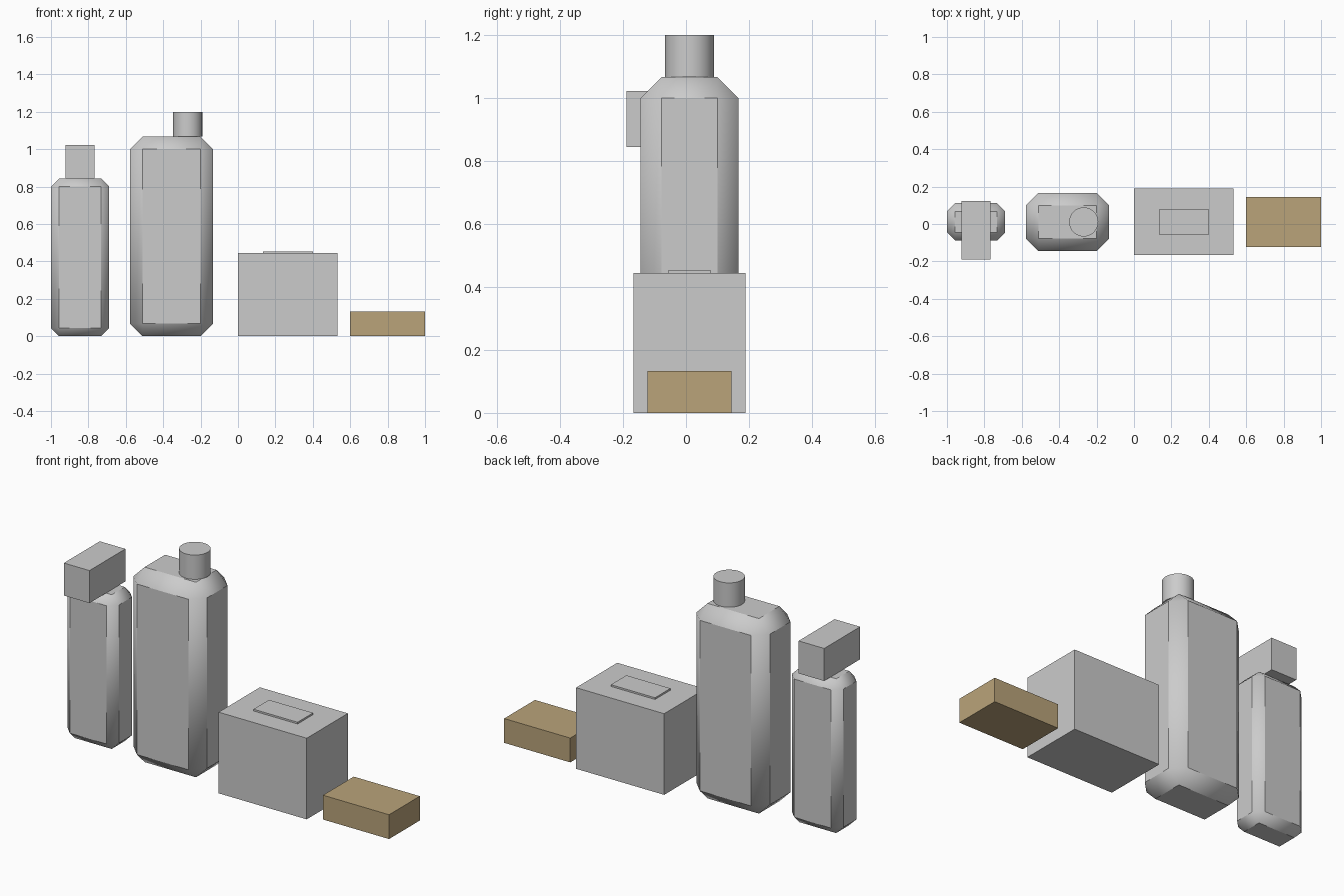
import bpy
import math

if "Cube" in bpy.data.objects:
    bpy.data.objects.remove(bpy.data.objects["Cube"])

MID_Y = 0.011  # shared centre line of the standing items


def material(name, rgb):
    m = bpy.data.materials.new(name)
    m.diffuse_color = (*rgb, 1.0)
    m.use_nodes = True
    m.node_tree.nodes["Principled BSDF"].inputs["Base Color"].default_value = m.diffuse_color
    return m


grey = material("light grey", (0.60, 0.60, 0.60))
tan = material("tan", (0.49, 0.37, 0.195))


def box(name, x, y, z, mat):
    """Box from (min, max) pairs on each axis."""
    bpy.ops.mesh.primitive_cube_add(
        size=1, location=[(a + b) / 2 for a, b in (x, y, z)])
    ob = bpy.context.object
    ob.name = name
    ob.scale = [b - a for a, b in (x, y, z)]
    bpy.ops.object.transform_apply(location=False, rotation=False, scale=True)
    ob.data.materials.append(mat)
    return ob


def bottle(name, x, depth, height, chamfer):
    """Chamfered bottle body: flat sides, softly shaded chamfers."""
    ob = box(name, x, (MID_Y - depth / 2, MID_Y + depth / 2), (0, height), grey)
    bev = ob.modifiers.new("chamfer", 'BEVEL')
    bev.width = chamfer
    bev.segments = 1
    bpy.ops.object.modifier_apply(modifier=bev.name)
    bpy.ops.object.shade_smooth_by_angle(angle=math.radians(40))
    return ob


# Small pump bottle with its overhanging head
bottle("pump_bottle_body", (-1.0, -0.689), 0.2, 0.844, 0.044)
box("pump_head", (-0.922, -0.767), (-0.189, 0.122), (0.844, 1.022), grey)

# Large bottle with an off-centre round cap
bottle("large_bottle_body", (-0.578, -0.133), 0.311, 1.067, 0.067)
bpy.ops.mesh.primitive_cylinder_add(
    vertices=32, radius=0.078, depth=0.133, location=(-0.269, MID_Y, 1.1335))
cap = bpy.context.object
cap.name = "large_bottle_cap"
cap.data.materials.append(grey)
bpy.ops.object.shade_smooth_by_angle(angle=math.radians(40))

# Tissue box with a thin raised opening plate
box("tissue_box", (0.0, 0.533), (-0.167, 0.189), (0, 0.444), grey)
box("tissue_opening", (0.133, 0.4), (-0.056, 0.078), (0.444, 0.4535), grey)

# Low tan block
box("soap_bar", (0.6, 1.0), (-0.122, 0.144), (0, 0.133), tan)
